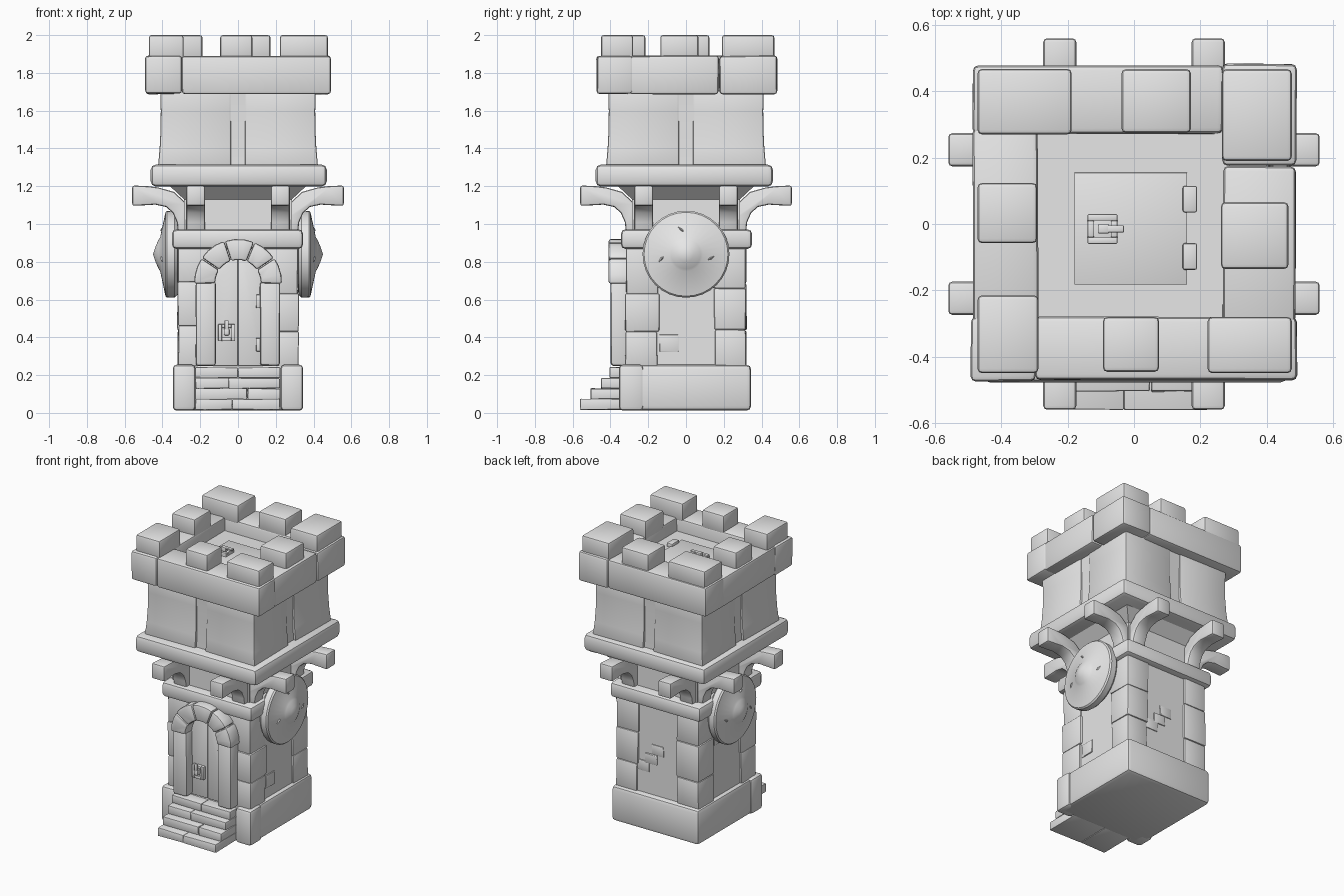
import bpy, bmesh, math, random
from mathutils import Vector, Matrix

if "Cube" in bpy.data.objects:
    bpy.data.objects.remove(bpy.data.objects["Cube"])

random.seed(4)
stone = bpy.data.materials.new("stone_grey")
stone.diffuse_color = (0.8, 0.8, 0.8, 1)
stone.use_nodes = True
stone.node_tree.nodes["Principled BSDF"].inputs["Base Color"].default_value = stone.diffuse_color


def finish(name, bm, bevel=0.0, seg=2):
    """Turn a bmesh into a smooth-shaded, softly bevelled object."""
    bmesh.ops.recalc_face_normals(bm, faces=bm.faces)
    me = bpy.data.meshes.new(name)
    bm.to_mesh(me)
    bm.free()
    me.materials.append(stone)
    ob = bpy.data.objects.new(name, me)
    bpy.context.collection.objects.link(ob)
    bpy.ops.object.select_all(action='DESELECT')
    ob.select_set(True)
    bpy.context.view_layer.objects.active = ob
    if bevel:
        m = ob.modifiers.new("soft_edges", 'BEVEL')
        m.width, m.segments, m.limit_method = bevel, seg, 'ANGLE'
        m.angle_limit = math.radians(35)
        bpy.ops.object.modifier_apply(modifier=m.name)
    bpy.ops.object.shade_smooth_by_angle(angle=math.radians(35))
    return ob


def box(name, x, y, z, bevel=0.012, jitter=0.0):
    """Box from (min, max) ranges, with optional worn corners."""
    bm = bmesh.new()
    bmesh.ops.create_cube(bm, size=1)
    for v in bm.verts:
        v.co = [r[0] if c < 0 else r[1] for c, r in zip(v.co, (x, y, z))]
        v.co += Vector([random.uniform(-jitter, jitter) for _ in range(3)])
    return finish(name, bm, bevel)


def prism(name, pts, a, b, bevel=0.008, mat=Matrix()):
    """Extrude an (x, z) outline from y=a to y=b."""
    bm = bmesh.new()
    r0 = [bm.verts.new((p[0], a, p[1])) for p in pts]
    r1 = [bm.verts.new((p[0], b, p[1])) for p in pts]
    n = len(pts)
    bm.faces.new(r0)
    bm.faces.new(r1[::-1])
    for i in range(n):
        bm.faces.new((r0[i], r1[i], r1[(i + 1) % n], r0[(i + 1) % n]))
    bm.transform(mat)
    return finish(name, bm, bevel)


def rings(name, levels, bevel=0.0):
    """Square stack from (half width, height) levels."""
    bm = bmesh.new()
    prev = None
    for h, z in levels:
        cur = [bm.verts.new((sx * h, sy * h, z)) for sx, sy in ((-1, -1), (1, -1), (1, 1), (-1, 1))]
        if prev:
            for i in range(4):
                bm.faces.new((prev[i], prev[(i + 1) % 4], cur[(i + 1) % 4], cur[i]))
        else:
            bm.faces.new(cur[::-1])
        prev = cur
    bm.faces.new(prev)
    return finish(name, bm, bevel)


# Base plinth with two front corner blocks
box("plinth", (-0.335, 0.335), (-0.33, 0.345), (0.012, 0.255), 0.025)
for s in (-1, 1):
    x = sorted((s * 0.225, s * 0.345))
    box("plinth_block", x, (-0.355, -0.225), (0.012, 0.255), 0.02)

# Front steps, each split into two slabs
for i, y in enumerate((-0.56, -0.505, -0.45, -0.405)):
    z = 0.018 + i * 0.056
    split = (-0.03, 0.05, -0.05, 0.0)[i]
    for x in ((-0.225, split - 0.001), (split + 0.001, 0.222)):
        box("step", x, (y, -0.30), (z, z + 0.055), 0.005, 0.002)

# Lower shaft with stacked corner stones
box("shaft", (-0.306, 0.306), (-0.306, 0.306), (0.2, 0.93), 0)
for sx in (-1, 1):
    for sy in (-1, 1):
        cuts = [0.24, 0.43 + random.uniform(-.05, .05), 0.67 + random.uniform(-.04, .04), 0.89]
        for a, b in zip(cuts, cuts[1:]):
            w, o = random.uniform(0.14, 0.155), random.uniform(0.316, 0.323)
            box("corner_stone", sorted((sx * w, sx * o)), sorted((sy * w, sy * o)), (a, b), 0.009, 0.002)

# Loose bricks showing on the walls
for x, z in ((0.11, 0.44), (0.0, 0.57), (0.05, 0.5)):
    box("back_brick", (x - 0.045, x + 0.045), (0.30, 0.313), (z - 0.035, z + 0.035), 0.003, 0.003)
box("right_brick", (0.30, 0.313), (-0.14, -0.04), (0.325, 0.415), 0.003, 0.003)
box("left_brick", (-0.313, -0.30), (0.06, 0.13), (0.62, 0.70), 0.003, 0.003)

# Door planks, following the arch
top = [(0.13 * math.sin(math.radians(a)), 0.69 + 0.13 * math.cos(math.radians(a))) for a in range(0, 91, 15)]
for s in (-1, 1):
    pts = [(s * 0.001, 0.25)] + [(s * max(x, 0.001), z) for x, z in top] + [(s * 0.13, 0.25)]
    prism("door_plank", pts, -0.335, -0.29, 0.003)

# Door frame: side posts, arch stones and inner bricks
for s in (-1, 1):
    box("door_post", sorted((s * 0.115, s * 0.222)), (-0.40, -0.29), (0.25, 0.695), 0.015, 0.003)
for z in (0.36, 0.59):
    box("door_brick", (0.095, 0.13), (-0.36, -0.30), (z - 0.035, z + 0.035), 0.005, 0.002)
edges = [-2, 34, 68, 108, 146, 182]
for a, b in zip(edges, edges[1:]):
    a, b = math.radians(a + 0.5), math.radians(b - 0.5)
    ts = [a + (b - a) * k / 3 for k in range(4)]
    ro = 0.225 + random.uniform(-0.004, 0.008)
    pts = [(ro * math.cos(t), 0.69 + ro * math.sin(t)) for t in ts]
    pts += [(0.12 * math.cos(t), 0.69 + 0.12 * math.sin(t)) for t in reversed(ts)]
    prism("arch_stone", pts, -0.41, -0.29, 0.012)


def handle(name, mat):
    """Square pull plate with a raised frame and a ring tab; faces -y before mat."""
    parts = [((-0.045, 0.045), (-0.012, 0.01), (-0.045, 0.045)),
             ((-0.045, -0.025), (-0.025, 0), (-0.045, 0.045)), ((0.025, 0.045), (-0.025, 0), (-0.045, 0.045)),
             ((-0.025, 0.025), (-0.025, 0), (-0.045, -0.025)), ((-0.025, 0.025), (-0.025, 0), (0.025, 0.045)),
             ((-0.014, 0.014), (-0.045, -0.01), (-0.014, 0.02)), ((-0.011, 0.011), (-0.045, -0.033), (0.01, 0.065))]
    for x, y, z in parts:
        ob = box(name, x, y, z, 0.004)
        ob.data.transform(mat)


handle("door_handle", Matrix.Translation((-0.06, -0.335, 0.425)))

# Ledge above the door and the flared neck
box("lower_ledge", (-0.35, 0.345), (-0.345, 0.35), (0.868, 0.972), 0.025)
rings("neck", [(0.285, 0.95), (0.285, 1.13), (0.36, 1.2), (0.36, 1.23)])

# Curved support brackets, two per side
path = [(0.275, 0.95), (0.283, 1.02), (0.31, 1.085), (0.36, 1.13), (0.43, 1.148), (0.475, 1.15), (0.56, 1.15)]
half = [0.042, 0.042, 0.044, 0.045, 0.046, 0.05, 0.054]
left, right = [], []
for i, (px, pz) in enumerate(path):
    q0, q1 = path[max(i - 1, 0)], path[min(i + 1, len(path) - 1)]
    d = Vector((q1[0] - q0[0], q1[1] - q0[1])).normalized()
    left.append((px - d.y * half[i], pz + d.x * half[i]))
    right.append((px + d.y * half[i], pz - d.x * half[i]))
outline = left + right[::-1]
for k in range(4):
    for s in (-1, 1):
        turn = Matrix.Rotation(k * math.pi / 2, 4, 'Z')
        c = s * 0.224
        prism("bracket", outline, c - 0.05, c + 0.05, 0.012, turn)

# Round side shields with a pointed boss
profile = [(0, 0.30), (0.215, 0.32), (0.228, 0.335), (0.23, 0.375), (0.222, 0.384), (0.09, 0.412),
           (0.078, 0.42), (0.04, 0.437), (0.0, 0.45)]
for s in (-1, 1):
    bm = bmesh.new()
    vs = [bm.verts.new((x, 0, r)) for r, x in profile]
    es = [bm.edges.new(p) for p in zip(vs, vs[1:])]
    bmesh.ops.spin(bm, geom=vs + es, cent=(0, 0, 0), axis=(1, 0, 0), angle=2 * math.pi, steps=32)
    bmesh.ops.remove_doubles(bm, verts=bm.verts, dist=0.0005)
    bm.transform(Matrix.Translation((0, 0, 0.84)) @ Matrix.Rotation(0 if s > 0 else math.pi, 4, 'Z'))
    finish("shield", bm)
    # Small dents in the shield face
    for a in (100, 190, 350):
        a = math.radians(a)
        y, z = 0.13 * math.cos(a), 0.84 + 0.13 * math.sin(a)
        bm = bmesh.new()
        bmesh.ops.create_cone(bm, segments=4, radius1=0.026, radius2=0.004, depth=0.01, cap_ends=True)
        bm.transform(Matrix.Translation((s * 0.405, y, z)) @ Matrix.Rotation(a + 0.7, 4, 'X')
                     @ Matrix.Diagonal((1, 1, 0.35, 1)) @ Matrix.Rotation(s * math.pi / 2, 4, 'Y'))
        finish("shield_dent", bm)

# Wide ledge, then the upper room with four curved corner blocks
box("upper_ledge", (-0.462, 0.47), (-0.478, 0.46), (1.198, 1.315), 0.028)
rings("upper_core", [(0.40, 1.29), (0.393, 1.5), (0.40, 1.72)])
for sx in (-1, 1):
    for sy in (-1, 1):
        bm = bmesh.new()
        prev = None
        for z, o in ((1.30, 0.424), (1.4, 0.415), (1.5, 0.41), (1.6, 0.409), (1.71, 0.412)):
            g = 0.038
            cur = [bm.verts.new((sx * x, sy * y, z)) for x, y in
                   ((g, g), (g, o - 0.006), (o * 0.6, o - 0.002), (o, o), (o - 0.002, o * 0.6), (o - 0.006, g))]
            if prev:
                for i in range(6):
                    bm.faces.new((prev[i], prev[(i + 1) % 6], cur[(i + 1) % 6], cur[i]))
            else:
                bm.faces.new(cur)
            prev = cur
        bm.faces.new(prev)
        finish("wall_block", bm, 0.01)

# Parapet beams around the roof
for x, y in (((-0.49, -0.298), (-0.475, -0.28)), ((-0.296, 0.49), (-0.47, -0.28)),
             ((0.268, 0.487), (-0.30, 0.173)), ((0.265, 0.492), (0.176, 0.482)),
             ((-0.485, 0.268), (0.272, 0.478)), ((-0.485, -0.29), (-0.30, 0.29))):
    box("parapet", x, y, (1.688, 1.89), 0.016, 0.003)

# Merlons
for x, y in (((-0.472, -0.188), (0.27, 0.468)), ((-0.038, 0.172), (0.275, 0.467)),
             ((0.265, 0.476), (0.19, 0.467)), ((-0.472, -0.292), (-0.058, 0.124)),
             ((0.262, 0.466), (-0.136, 0.066)), ((-0.472, -0.288), (-0.45, -0.215)),
             ((-0.094, 0.076), (-0.446, -0.28)), ((0.222, 0.476), (-0.45, -0.28))):
    box("merlon", x, y, (1.87, 2.0), 0.014, 0.0)

# Roof floor with trapdoor, hinges and pull
box("roof_floor", (-0.31, 0.29), (-0.30, 0.29), (1.70, 1.80), 0)
box("trapdoor", (-0.18, 0.16), (-0.183, 0.155), (1.79, 1.807), 0.002)
for y in (0.075, -0.098):
    box("trapdoor_hinge", (0.147, 0.19), (y - 0.04, y + 0.04), (1.79, 1.825), 0.006)
handle("trapdoor_handle", Matrix.Translation((-0.095, -0.015, 1.807))
       @ Matrix.Rotation(-math.pi / 2, 4, 'Z') @ Matrix.Rotation(-math.pi / 2, 4, 'X'))
